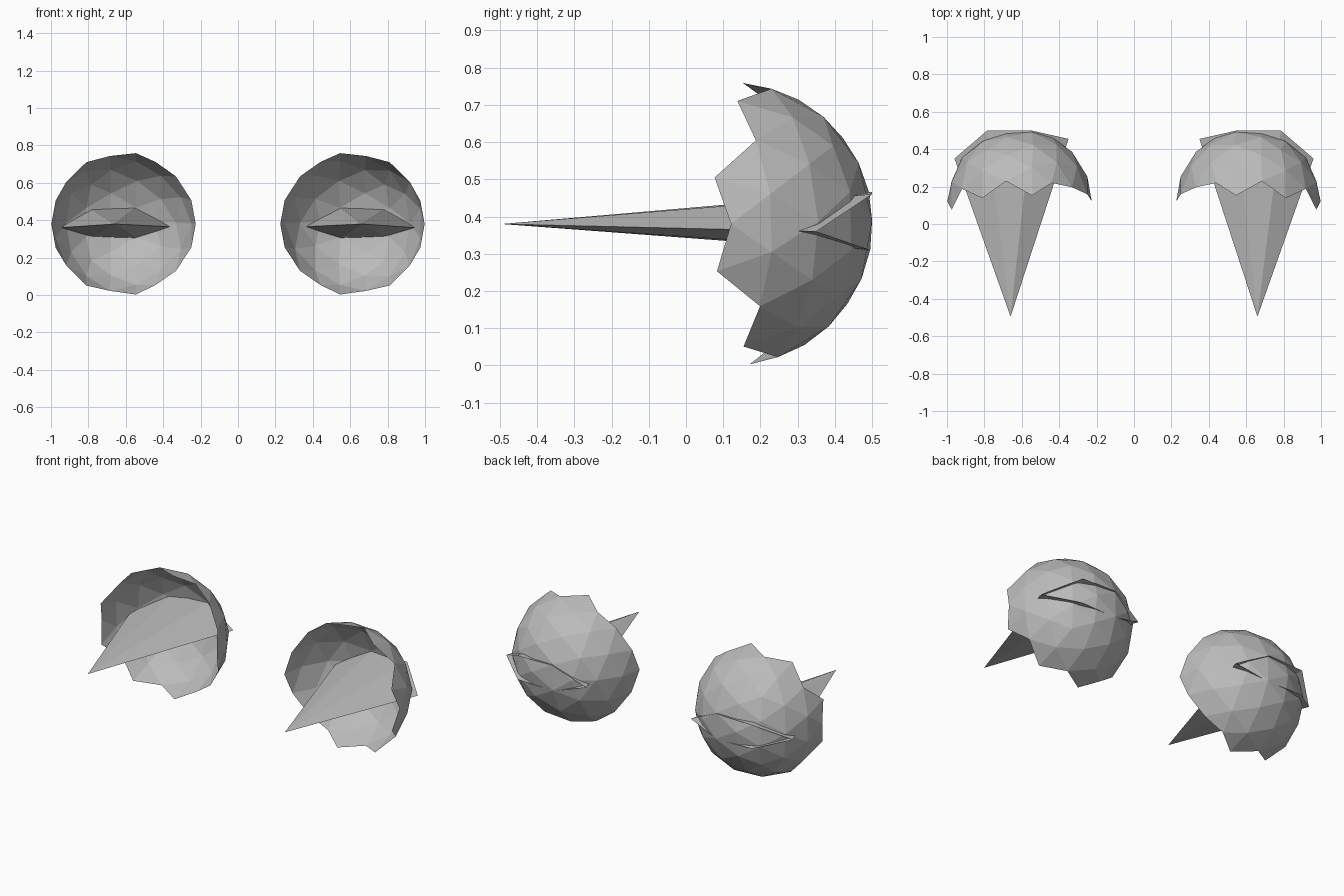
import bpy, bmesh, math
from mathutils import Vector, Matrix

if "Cube" in bpy.data.objects:
    bpy.data.objects.remove(bpy.data.objects["Cube"])

R = 0.386
CENTRE = Vector((0.612, 0.121, 0.38))

grey = bpy.data.materials.new("plain grey")
grey.diffuse_color = (0.5, 0.5, 0.5, 1)
grey.use_nodes = True
grey.node_tree.nodes["Principled BSDF"].inputs["Base Color"].default_value = grey.diffuse_color


def add_object(name, bm):
    mesh = bpy.data.meshes.new(name)
    bm.to_mesh(mesh)
    bm.free()
    mesh.materials.append(grey)
    bpy.context.collection.objects.link(bpy.data.objects.new(name, mesh))


def mirror_x(bm):
    bmesh.ops.scale(bm, vec=(-1, 1, 1), verts=bm.verts)
    bmesh.ops.reverse_faces(bm, faces=bm.faces)


def shell(name, mirrored):
    # Icosahedron, each edge split in three, pushed out to a sphere
    bm = bmesh.new()
    t = (1 + math.sqrt(5)) / 2
    for a in (-1, 1):
        for b in (-t, t):
            for co in ((b, a, 0), (0, b, a), (a, 0, b)):
                bm.verts.new(co)
    bmesh.ops.convex_hull(bm, input=bm.verts)
    bmesh.ops.subdivide_edges(bm, edges=bm.edges, cuts=2, use_grid_fill=True)
    for v in bm.verts:
        v.co = v.co.normalized() * R
    bmesh.ops.rotate(bm, verts=bm.verts, matrix=Matrix.Rotation(-math.atan(1 / t), 3, 'Z'))
    # Open the front, leaving a toothed rim
    front = []
    for f in bm.faces:
        c = f.calc_center_median()
        if c.y < 0.005 + 0.2 * abs(c.z):
            front.append(f)
    bmesh.ops.delete(bm, geom=front, context='FACES')
    bmesh.ops.recalc_face_normals(bm, faces=bm.faces)
    if sum(f.normal.dot(f.calc_center_median()) for f in bm.faces) < 0:
        bmesh.ops.reverse_faces(bm, faces=bm.faces)
    # Slight forward tilt
    bmesh.ops.rotate(bm, verts=bm.verts, matrix=Matrix.Rotation(0.025, 3, 'X'))
    bmesh.ops.translate(bm, verts=bm.verts, vec=CENTRE)
    if mirrored:
        mirror_x(bm)
    add_object(name, bm)


def spike(name, mirrored):
    # Flat six-sided cone, open at the back
    bm = bmesh.new()
    tip = bm.verts.new((0.66, -0.495, 0.38))
    ring = [bm.verts.new(p) for p in (
        (0.96, 0.35, 0.36), (0.785, 0.5, 0.46), (0.55, 0.5, 0.466),
        (0.35, 0.455, 0.365), (0.55, 0.49, 0.306), (0.785, 0.49, 0.312))]
    for i in range(6):
        bm.faces.new((tip, ring[i], ring[(i + 1) % 6]))
    axis = Vector((0.66, 0.2, 0.38))
    bm.normal_update()
    if sum(f.normal.dot(f.calc_center_median() - axis) for f in bm.faces) < 0:
        bmesh.ops.reverse_faces(bm, faces=bm.faces)
    if mirrored:
        mirror_x(bm)
    add_object(name, bm)


for side, mirrored in (("right", False), ("left", True)):
    shell(side + "_shell", mirrored)
    spike(side + "_spike", mirrored)
